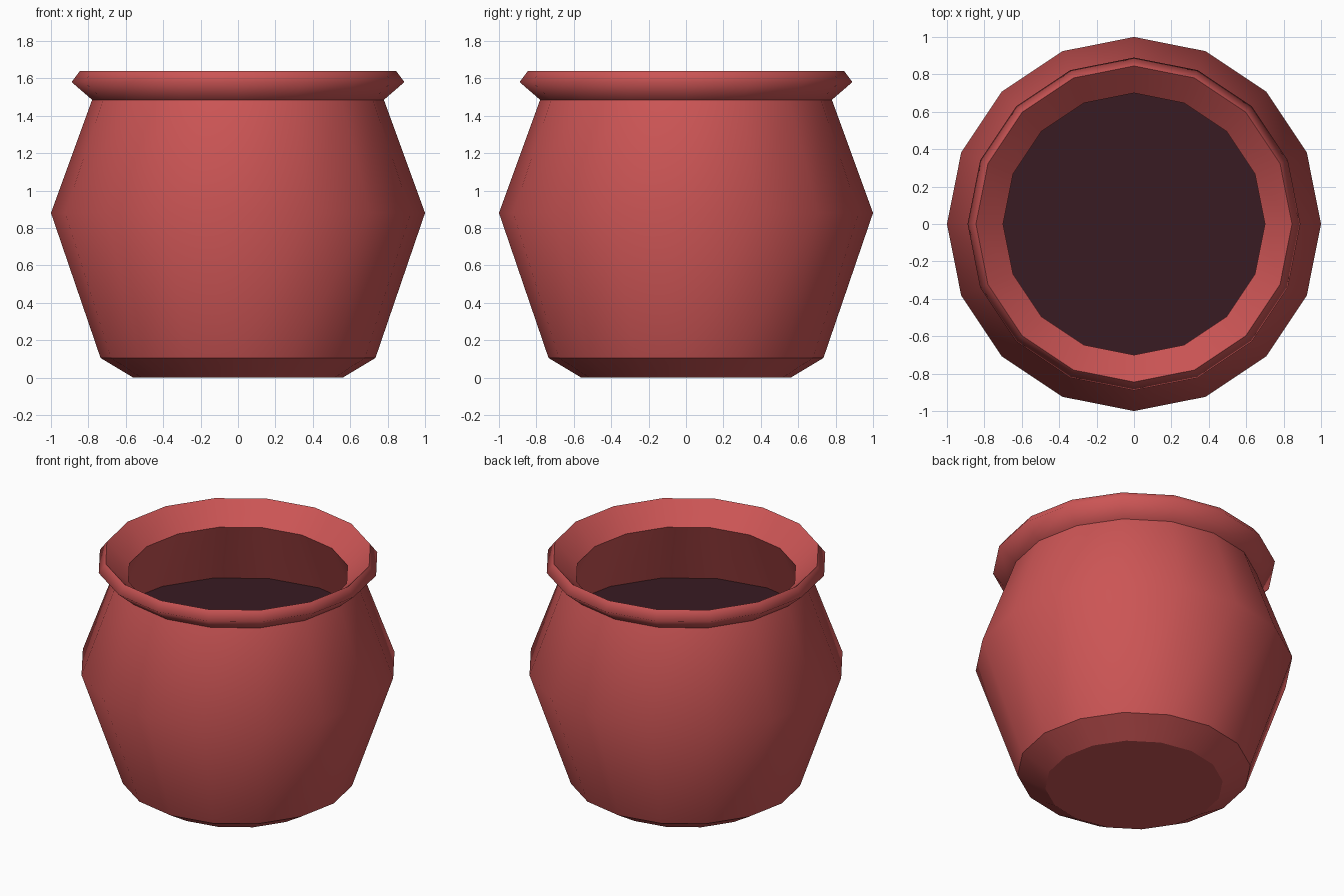
import bpy, bmesh
from math import cos, sin, tau

if "Cube" in bpy.data.objects:
    bpy.data.objects.remove(bpy.data.objects["Cube"])

SIDES = 16

def material(name, color):
    m = bpy.data.materials.new(name)
    m.diffuse_color = color
    m.use_nodes = True
    m.node_tree.nodes["Principled BSDF"].inputs["Base Color"].default_value = m.diffuse_color
    return m

def lathe(name, profile, mat, cap_first=False):
    """Spin (radius, z, sharp) rows around z; optionally cap the first row."""
    bm = bmesh.new()
    rings = [[bm.verts.new((r * cos(tau * i / SIDES), r * sin(tau * i / SIDES), z))
              for i in range(SIDES)] for r, z, _ in profile]
    for low, high in zip(rings, rings[1:]):
        for i in range(SIDES):
            j = (i + 1) % SIDES
            bm.faces.new((low[i], low[j], high[j], high[i])).smooth = True
    if cap_first:
        bm.faces.new(rings[0][::-1])
    # crisp edge loops
    for ring, (_, _, sharp) in zip(rings, profile):
        for i in range(SIDES):
            edge = bm.edges.get((ring[i], ring[(i + 1) % SIDES]))
            if edge:
                edge.smooth = not sharp
    mesh = bpy.data.meshes.new(name)
    bm.to_mesh(mesh)
    bm.free()
    mesh.materials.append(mat)
    obj = bpy.data.objects.new(name, mesh)
    bpy.context.collection.objects.link(obj)
    return obj

clay = material("clay", (0.60, 0.09, 0.09, 1))
dark = material("dark_contents", (0.04, 0.011, 0.016, 1))

FILL_R, FILL_Z = 0.89, 1.07

# pot: base, belly, neck, flared rim, then inside wall down to the contents
lathe("pot", [
    (0.56, 0.005, True), (0.735, 0.11, True), (1.0, 0.885, False),
    (0.78, 1.49, True), (0.89, 1.585, False), (0.845, 1.645, True),
    (0.70, 1.51, True), (FILL_R, FILL_Z, True)], clay, cap_first=True)

# flat dark surface of the contents
bpy.ops.mesh.primitive_circle_add(vertices=SIDES, radius=FILL_R, fill_type='NGON',
                                  location=(0, 0, FILL_Z))
fill = bpy.context.object
fill.name = "contents"
fill.data.materials.append(dark)

# rest the base on the ground
bpy.data.objects["pot"].location.z = -0.005
fill.location.z -= 0.005
